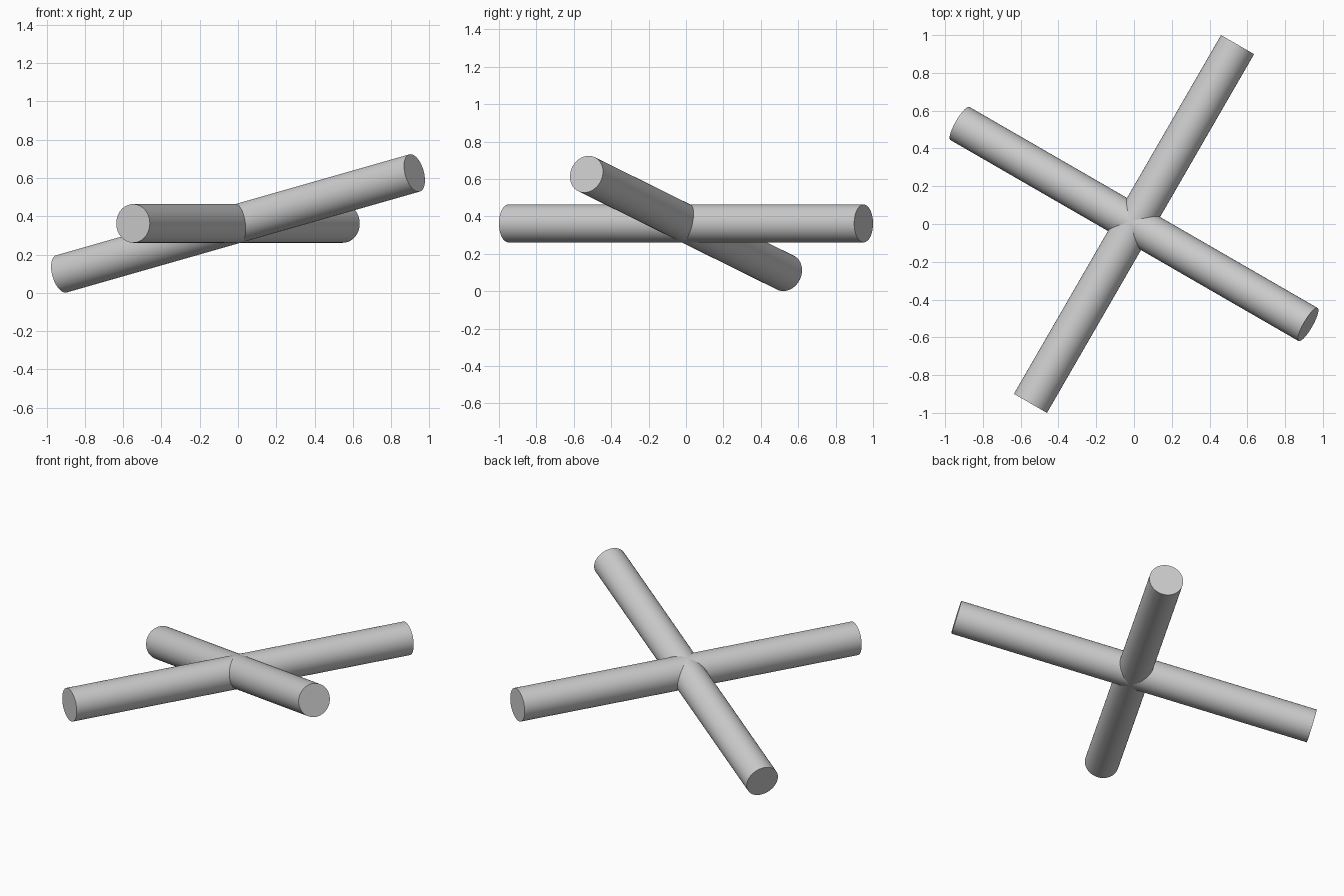
import bpy
from math import radians
from mathutils import Matrix

cube = bpy.data.objects.get("Cube")
if cube:
    bpy.data.objects.remove(cube, do_unlink=True)

RADIUS, LENGTH, HEIGHT = 0.101, 2.193, 0.3625

grey = bpy.data.materials.new("light_grey")
grey.use_nodes = True
colour = (0.6, 0.6, 0.6, 1)
grey.diffuse_color = colour
grey.node_tree.nodes["Principled BSDF"].inputs["Base Color"].default_value = colour


def bar(name, heading, rise):
    """Round bar through the centre, turned in plan and tilted upwards."""
    turn = Matrix.Rotation(radians(heading), 4, "Z") @ Matrix.Rotation(radians(90 - rise), 4, "Y")
    bpy.ops.mesh.primitive_cylinder_add(
        vertices=64, radius=RADIUS, depth=LENGTH,
        location=(0, 0, HEIGHT), rotation=turn.to_euler())
    obj = bpy.context.object
    obj.name = name
    obj.data.materials.append(grey)
    bpy.ops.object.shade_smooth_by_angle(angle=radians(30))
    return obj


# Two equal bars crossing at right angles
bar("level_bar", 60, 0)
bar("tilted_bar", -30, 13.9)
